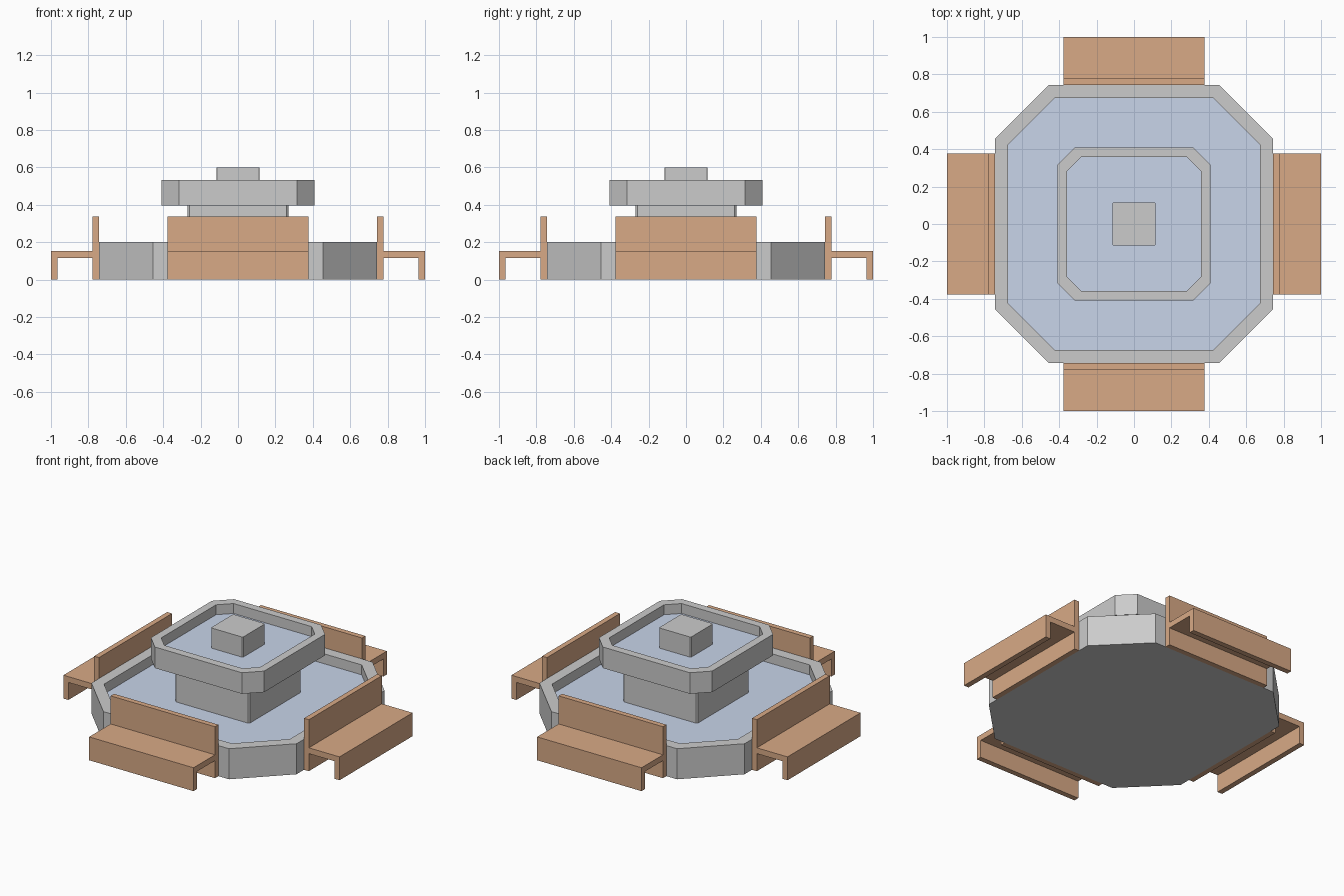
import bpy, bmesh
from mathutils import Matrix
from math import radians

if "Cube" in bpy.data.objects:
    bpy.data.objects.remove(bpy.data.objects["Cube"])


def material(name, color):
    m = bpy.data.materials.new(name)
    m.diffuse_color = color
    m.use_nodes = True
    m.node_tree.nodes["Principled BSDF"].inputs["Base Color"].default_value = m.diffuse_color
    return m


WOOD = material("wood", (0.69, 0.40, 0.24, 1))
WATER = material("water", (0.58, 0.66, 0.82, 1))


def add_object(name, bm, mat=None):
    bmesh.ops.recalc_face_normals(bm, faces=bm.faces)
    me = bpy.data.meshes.new(name)
    bm.to_mesh(me)
    bm.free()
    ob = bpy.data.objects.new(name, me)
    bpy.context.collection.objects.link(ob)
    if mat:
        me.materials.append(mat)
    return ob


def octagon(bm, h, c, z):
    """Ring for a square of half size h whose sides end at +-c."""
    pts = [(c, -h), (h, -c), (h, c), (c, h), (-c, h), (-h, c), (-h, -c), (-c, -h)]
    return [bm.verts.new((x, y, z)) for x, y in pts]


def loft(name, rings, cap_top=True):
    bm = bmesh.new()
    loops = [octagon(bm, *r) for r in rings]
    for a, b in zip(loops, loops[1:]):
        for i in range(8):
            j = (i + 1) % 8
            bm.faces.new((a[i], a[j], b[j], b[i]))
    bm.faces.new(loops[0][::-1])
    if cap_top:
        bm.faces.new(loops[-1])
    return add_object(name, bm)


def basin(name, outer, inner, z0, z1, level):
    """Octagonal bowl with a flat rim, closed by its water surface."""
    loft(name, [(*outer, z0), (*outer, z1), (*inner, z1), (*inner, level)], False)
    bm = bmesh.new()
    face = bm.faces.new(octagon(bm, *inner, level))
    water = add_object(name + "_water", bm, WATER)
    if water.data.polygons[0].normal.z < 0:
        water.data.flip_normals()


# Two basins, the pedestal between them and the block on top
basin("lower_basin", (0.743, 0.455), (0.673, 0.425), 0, 0.2, 0.135)
basin("upper_basin", (0.41, 0.315), (0.358, 0.283), 0.395, 0.533, 0.468)
loft("pedestal", [(0.27, 0.26, 0.13), (0.27, 0.26, 0.4)])
loft("top_block", [(0.116, 0.111, 0.46), (0.116, 0.111, 0.6)])

# Bench side profile (distance from centre, height), extruded to its length
PROFILE = [(0.743, 0), (0.778, 0), (0.778, 0.115), (0.965, 0.115), (0.965, 0),
           (1, 0), (1, 0.153), (0.778, 0.153), (0.778, 0.337), (0.743, 0.337)]
for k, side in enumerate(("right", "back", "left", "front")):
    bm = bmesh.new()
    face = bm.faces.new([bm.verts.new((d, -0.378, z)) for d, z in PROFILE])
    ext = bmesh.ops.extrude_face_region(bm, geom=[face])["geom"]
    bmesh.ops.translate(bm, vec=(0, 0.756, 0),
                        verts=[g for g in ext if isinstance(g, bmesh.types.BMVert)])
    bmesh.ops.rotate(bm, verts=bm.verts, cent=(0, 0, 0),
                     matrix=Matrix.Rotation(radians(90 * k), 3, 'Z'))
    add_object(side + "_bench", bm, WOOD)
